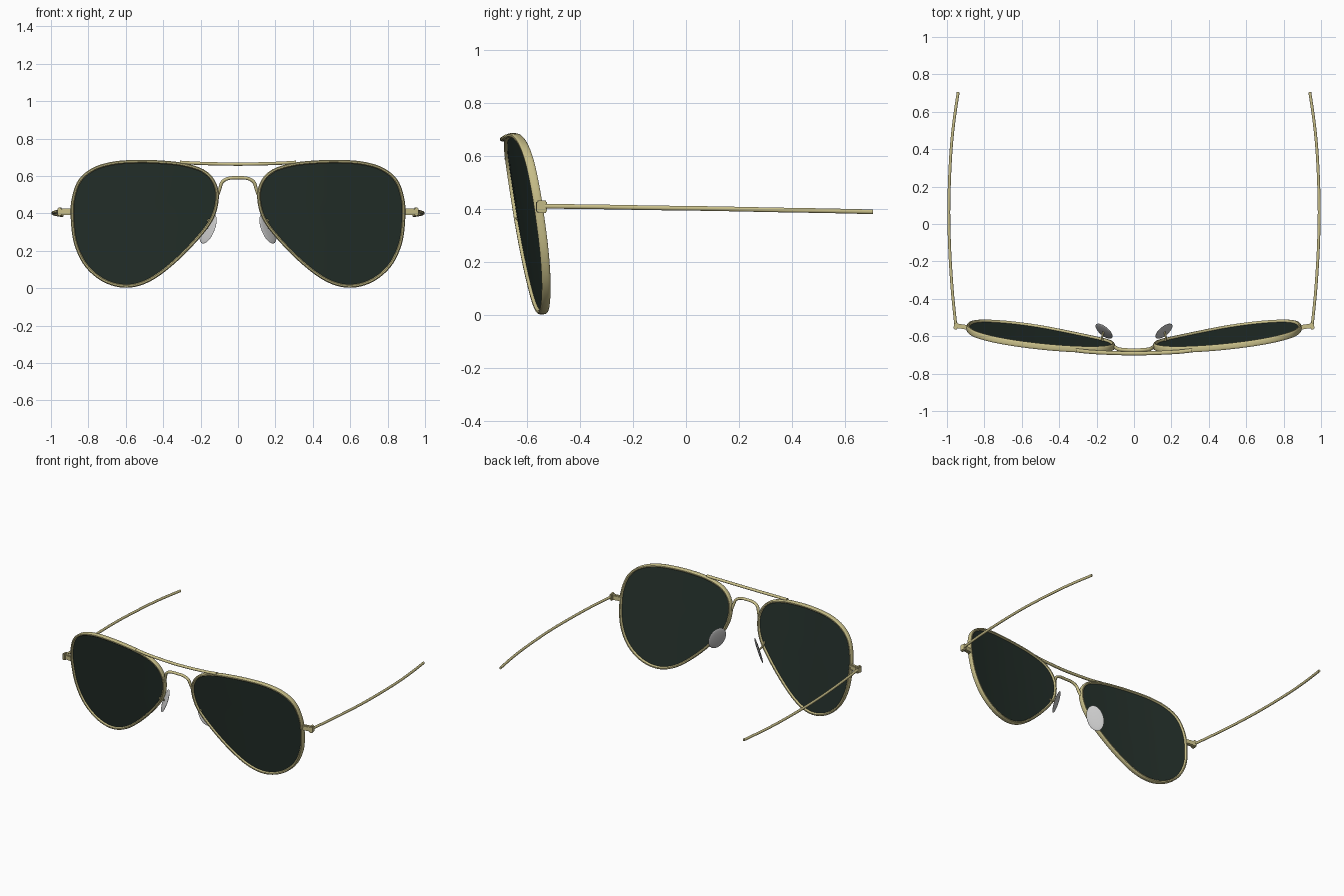
import bpy, bmesh, math
from mathutils import Vector, Matrix

if "Cube" in bpy.data.objects:
    bpy.data.objects.remove(bpy.data.objects["Cube"])


def material(name, rgb):
    m = bpy.data.materials.new(name)
    m.diffuse_color = (*rgb, 1)
    m.use_nodes = True
    m.node_tree.nodes["Principled BSDF"].inputs["Base Color"].default_value = m.diffuse_color
    return m


GOLD = material("gold_metal", (0.58, 0.52, 0.25))
GREEN = material("dark_green_glass", (0.018, 0.03, 0.024))


def finish(name, bm, mat=None, mirror=True, angle=40):
    bmesh.ops.recalc_face_normals(bm, faces=bm.faces)
    me = bpy.data.meshes.new(name)
    bm.to_mesh(me)
    bm.free()
    ob = bpy.data.objects.new(name, me)
    bpy.context.collection.objects.link(ob)
    if mat:
        me.materials.append(mat)
    bpy.ops.object.select_all(action='DESELECT')
    ob.select_set(True)
    bpy.context.view_layer.objects.active = ob
    bpy.ops.object.shade_smooth_by_angle(angle=math.radians(angle))
    if mirror:
        ob.modifiers.new("mirror", 'MIRROR')
    return ob


def spline(pts, n, closed=False):
    """Catmull-Rom curve through the points, n samples per span."""
    p = [Vector(q) for q in pts]
    k = len(p)
    get = (lambda i: p[i % k]) if closed else (lambda i: p[max(0, min(k - 1, i))])
    out = []
    for i in range(k if closed else k - 1):
        a, b, c, d = (get(i + j) for j in (-1, 0, 1, 2))
        for s in range(n):
            t = s / n
            out.append(0.5 * (2 * b + (c - a) * t + (2 * a - 5 * b + 4 * c - d) * t * t
                              + (3 * b - a - 3 * c + d) * t ** 3))
    if not closed:
        out.append(p[-1])
    return out


def sweep(name, path, wu, wv, ref, closed=False, sides=12, power=1.0, mirror=True):
    """Sweep a rounded section (half sizes wu, wv; wv lies along ref)."""
    bm = bmesh.new()
    k = len(path)
    rings = []
    for i, p in enumerate(path):
        if closed:
            t = path[(i + 1) % k] - path[i - 1]
        else:
            t = path[min(i + 1, k - 1)] - path[max(i - 1, 0)]
        t.normalize()
        u = t.cross(Vector(ref)).normalized()
        v = u.cross(t)
        ring = []
        for s in range(sides):
            a = 2 * math.pi * (s + 0.5) / sides
            c, d = math.cos(a), math.sin(a)
            c = math.copysign(abs(c) ** power, c)
            d = math.copysign(abs(d) ** power, d)
            ring.append(bm.verts.new(p + u * c * wu + v * d * wv))
        rings.append(ring)
    for i in range(k if closed else k - 1):
        a, b = rings[i], rings[(i + 1) % k]
        for s in range(sides):
            q = (s + 1) % sides
            bm.faces.new((a[s], a[q], b[q], b[s]))
    if not closed:
        bm.faces.new(rings[0])
        bm.faces.new(rings[-1])
    return finish(name, bm, GOLD, mirror)


def box(name, centre, size, turn=0.0, bevel=0.005):
    bm = bmesh.new()
    bmesh.ops.create_cube(bm, size=1, matrix=Matrix.Translation(centre)
                          @ Matrix.Rotation(turn, 4, 'Z') @ Matrix.Diagonal((*size, 1)))
    bmesh.ops.bevel(bm, geom=bm.edges[:], offset=bevel, segments=2, affect='EDGES')
    return finish(name, bm, GOLD)


def wrap(x, z):
    """Depth of the tilted, wrapped front at x, z."""
    return -0.64 + 0.107 * x * x + 0.15 * (0.4 - z)


# teardrop outline at the middle of the rim
outline = [(0.111, 0.49), (0.132, 0.572), (0.19, 0.628), (0.29, 0.66), (0.4, 0.673), (0.53, 0.677),
           (0.66, 0.669), (0.77, 0.637), (0.845, 0.575), (0.88, 0.48), (0.886, 0.38),
           (0.868, 0.24), (0.81, 0.12), (0.71, 0.038), (0.59, 0.011), (0.47, 0.046),
           (0.34, 0.142), (0.21, 0.275), (0.136, 0.38)]
flat = spline([(x, 0, z) for x, z in outline], 6, True)
rim = [Vector((p.x, wrap(p.x, p.z), p.z)) for p in flat]
sweep("rim", rim, 0.009, 0.017, (0, 1, 0), True, 12, 0.65)

# lenses: rings shrinking to the centre, front and back sheets
bm = bmesh.new()
centre = Vector((0.52, 0, 0.37))
edges = []
for off in (-0.005, 0.005):
    prev = None
    for f in (1.0, 0.8, 0.6, 0.4, 0.2):
        ring = []
        for p in flat:
            q = centre + (p - centre) * f
            ring.append(bm.verts.new((q.x, wrap(q.x, q.z) + off, q.z)))
        if prev:
            for i in range(len(ring)):
                bm.faces.new((prev[i - 1], prev[i], ring[i], ring[i - 1]))
        else:
            edges.append(ring)
        prev = ring
    bm.faces.new(prev)
for i in range(len(flat)):
    bm.faces.new((edges[0][i - 1], edges[0][i], edges[1][i], edges[1][i - 1]))
finish("lens", bm, GREEN)

# brow bar and arched bridge
brow = [(-0.31, -0.676, 0.673), (-0.2, -0.686, 0.667), (0, -0.692, 0.663),
        (0.2, -0.686, 0.667), (0.31, -0.676, 0.673)]
sweep("brow_bar", spline(brow, 6), 0.009, 0.011, (0, 1, 0), mirror=False)
half = [(0.108, -0.655, 0.50), (0.096, -0.662, 0.535), (0.084, -0.669, 0.568),
        (0.05, -0.673, 0.587)]
bridge = [(-x, y, z) for x, y, z in half] + [(0, -0.675, 0.59)] + half[::-1]
sweep("bridge", spline(bridge, 6), 0.009, 0.010, (0, 1, 0), mirror=False)

# nose pads on small wire arms
axis_long = Vector((0.38, 0.0, -0.925)).normalized()
axis_wide = Vector((0.6, 0.75, 0.25))
axis_wide = (axis_wide - axis_long * axis_wide.dot(axis_long)).normalized()
axis_thin = axis_long.cross(axis_wide)
pad = Matrix((axis_wide, axis_long, axis_thin)).transposed().to_4x4()
bm = bmesh.new()
bmesh.ops.create_uvsphere(bm, u_segments=32, v_segments=16, radius=1,
                          matrix=Matrix.Translation((0.16, -0.573, 0.318)) @ pad
                          @ Matrix.Diagonal((0.053, 0.085, 0.008, 1)))
finish("nose_pad", bm)
arm = [(0.145, -0.64, 0.365), (0.165, -0.63, 0.36), (0.17, -0.605, 0.34), (0.163, -0.576, 0.322)]
sweep("pad_arm", spline(arm, 5), 0.006, 0.006, (0, 0, 1), sides=8)

# end pieces and hinges
box("end_piece", (0.923, -0.548, 0.408), (0.08, 0.024, 0.036), 0.15)
box("hinge_block", (0.952, -0.545, 0.408), (0.022, 0.04, 0.046), 0.15)

# slim temples bowing outward
temple = [(0.953, -0.54, 0.41), (0.972, -0.35, 0.408), (0.986, -0.12, 0.404), (0.99, 0.1, 0.401),
          (0.981, 0.35, 0.396), (0.965, 0.53, 0.393), (0.94, 0.705, 0.389)]
sweep("temple", spline(temple, 6), 0.008, 0.009, (0, 0, 1))
